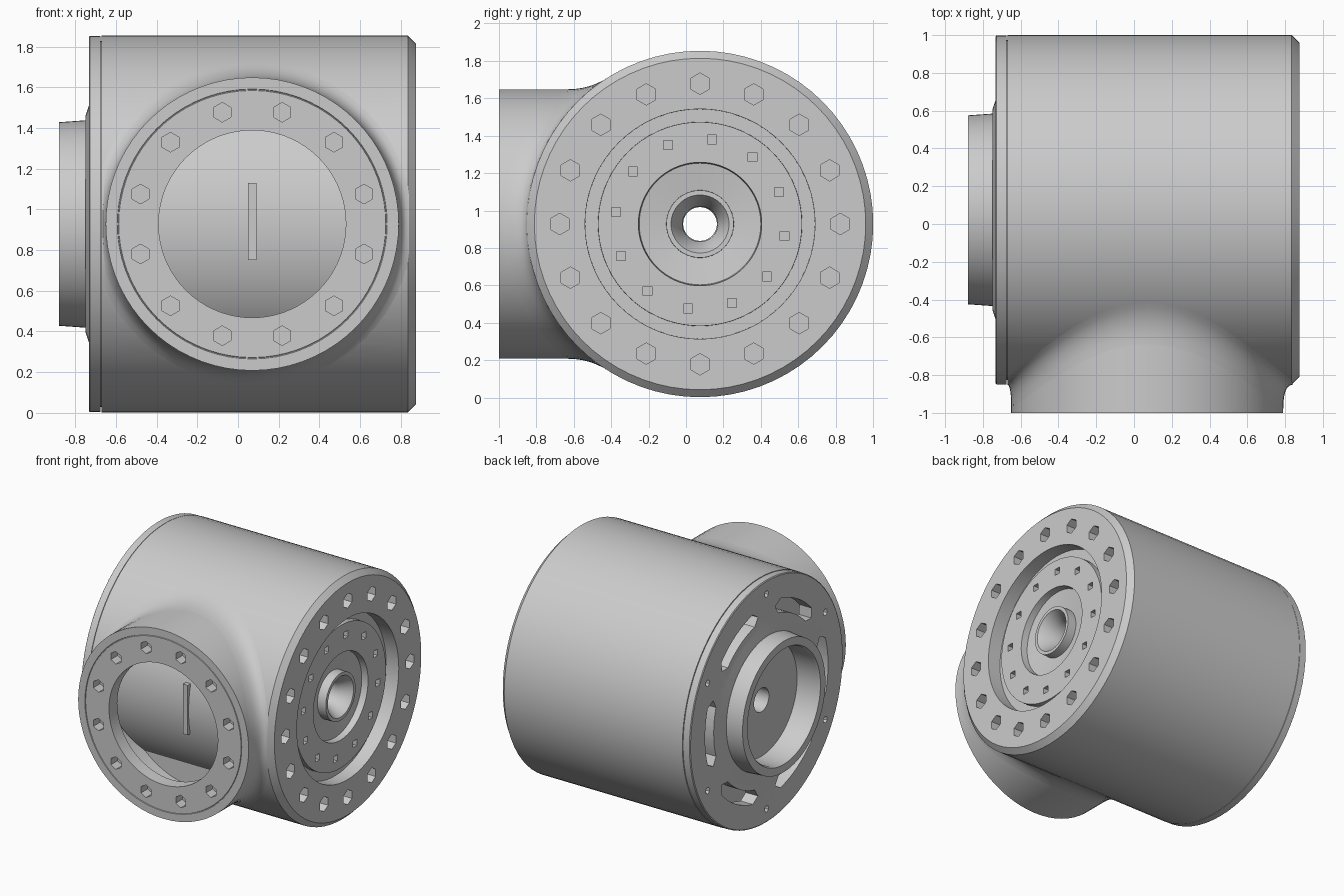
import bpy, bmesh
from math import sin, cos, pi, sqrt, radians
from mathutils import Matrix, Vector

cube = bpy.data.objects.get("Cube")
if cube:
    bpy.data.objects.remove(cube)

CY, CZ, NX, R = 0.075, 0.928, 0.07, 0.926   # body axis, neck centre, body radius
SEG = 72

grey = bpy.data.materials.new("steel_grey")
grey.use_nodes = True
colour = (0.6, 0.6, 0.6, 1)
grey.diffuse_color = colour
grey.node_tree.nodes["Principled BSDF"].inputs["Base Color"].default_value = colour


def place(axis, along, r, a):
    """Point at distance r and angle a around the body axis or the neck axis."""
    if axis == "X":
        return Vector((along, CY + r * cos(a), CZ + r * sin(a)))
    return Vector((NX + r * cos(a), along, CZ + r * sin(a)))


def finish(name, bm, helper=False):
    bmesh.ops.recalc_face_normals(bm, faces=bm.faces)
    mesh = bpy.data.meshes.new(name)
    bm.to_mesh(mesh)
    bm.free()
    ob = bpy.data.objects.new(name, mesh)
    bpy.context.collection.objects.link(ob)
    mesh.materials.append(grey)
    ob.hide_render = helper
    return ob


def lathe(name, axis, profile):
    """Revolve a closed (along, radius) profile into a ring-shaped solid."""
    bm = bmesh.new()
    rings = [[bm.verts.new(place(axis, u, r, 2 * pi * i / SEG)) for u, r in profile]
             for i in range(SEG)]
    n = len(profile)
    for i in range(SEG):
        a, b = rings[i], rings[(i + 1) % SEG]
        for j in range(n):
            k = (j + 1) % n
            bm.faces.new((a[j], a[k], b[k], b[j]))
    return finish(name, bm)


def prism(bm, bottom, top):
    """Close a solid between two matching outlines."""
    a = [bm.verts.new(p) for p in bottom]
    b = [bm.verts.new(p) for p in top]
    bm.faces.new(a)
    bm.faces.new(b)
    for i in range(len(a)):
        j = (i + 1) % len(a)
        bm.faces.new((a[i], a[j], b[j], b[i]))


def hole_cutter(name, axis, count, start, ring, size, sides, u0, u1):
    bm = bmesh.new()
    for i in range(count):
        a = start + 2 * pi * i / count
        flat = [(ring * cos(a) + size * cos(t), ring * sin(a) + size * sin(t))
                for t in (2 * pi * (k + 0.5) / sides for k in range(sides))]
        ends = []
        for u in (u0, u1):
            base = place(axis, u, 0, 0)
            ends.append([base + (Vector((0, c, s)) if axis == "X" else Vector((c, 0, s)))
                         for c, s in flat])
        prism(bm, *ends)
    return finish(name, bm, True)


def rod_cutter(name, axis, r, u0, u1):
    bm = bmesh.new()
    angles = [2 * pi * i / SEG for i in range(SEG)]
    prism(bm, [place(axis, u0, r, a) for a in angles], [place(axis, u1, r, a) for a in angles])
    return finish(name, bm, True)


def cut(ob, *cutters):
    for c in cutters:
        m = ob.modifiers.new(c.name, "BOOLEAN")
        m.operation, m.solver, m.object = "DIFFERENCE", "EXACT", c
    bpy.context.view_layer.objects.active = ob
    for m in list(ob.modifiers):
        bpy.ops.object.modifier_apply(modifier=m.name)


# Main drum with a grooved end plate, a shallow dish and a countersunk hub
body = lathe("body_drum", "X", [
    (-0.67, R), (0.835, R), (0.875, 0.886), (0.875, 0.615), (0.77, 0.614), (0.77, 0.546),
    (0.815, 0.545), (0.815, 0.33), (0.765, 0.325), (0.745, 0.181), (0.815, 0.18),
    (0.815, 0.155), (0.72, 0.095), (0.60, 0.09), (0.60, 0.82), (-0.67, 0.82)])
cut(body, rod_cutter("bore_cutter", "Y", 0.64, -1.2, -0.6),
    hole_cutter("plate_bolt_cutter", "X", 16, 0, 0.75, 0.057, 6, 0.77, 1.0),
    hole_cutter("plate_pin_cutter", "X", 12, radians(-8), 0.455, 0.034, 4, 0.74, 0.9))

# Hollow front neck with a scribed, bolted, inward flange
neck = lathe("front_neck", "Y", [
    (-1.0, 0.656), (-0.994, 0.658), (-0.994, 0.661), (-1.0, 0.663), (-1.0, 0.72),
    (-0.5, 0.72), (-0.5, 0.64), (-0.9, 0.64), (-0.9, 0.46), (-1.0, 0.46)])
cut(neck, rod_cutter("cavity_cutter", "X", 0.82, -0.9, 0.9),
    hole_cutter("neck_bolt_cutter", "Y", 12, radians(15), 0.568, 0.048, 6, -1.1, -0.92))


def drum_y(z):
    return CY - sqrt(max(R * R - (z - CZ) ** 2, 0))


# Curved fillet where the neck meets the drum, kept inside the drum's ends
bm = bmesh.new()
STEPS, WIDE = 6, 0.07
rows = []
for i in range(SEG):
    a = 2 * pi * i / SEG
    p, q = place("Y", 0, 0.72, a), place("Y", 0, 0.72 + WIDE, a)
    q.x = min(max(q.x, -0.67), 0.84)
    p.y, q.y = drum_y(p.z), drum_y(q.z)
    start = p - Vector((0, 0.13, 0))
    row = []
    for s in range(STEPS + 1):
        t = s / STEPS
        row.append(bm.verts.new(start * (1 - t) ** 2 + p * 2 * t * (1 - t) + q * t * t))
    rows.append(row)
for i in range(SEG):
    a, b = rows[i], rows[(i + 1) % SEG]
    for s in range(STEPS):
        bm.faces.new((a[s], b[s], b[s + 1], a[s + 1]))
fillet = finish("neck_fillet", bm)

# Rear cover with six arc slots and six small holes
cover = lathe("end_cover", "X", [
    (-0.733, 0.917), (-0.728, 0.924), (-0.675, 0.924), (-0.675, 0.90), (-0.63, 0.90),
    (-0.63, 0.45), (-0.75, 0.45), (-0.75, 0.53), (-0.733, 0.58)])
bm = bmesh.new()
MID, HALF, SPAN = 0.69, 0.052, radians(17)
for k in range(6):
    mid = k * pi / 3
    outline = [(MID + HALF, mid - SPAN + SPAN * i / 4) for i in range(9)]
    outline += [(MID, mid + SPAN + HALF / MID)]
    outline += [(MID - HALF, mid + SPAN - SPAN * i / 4) for i in range(9)]
    outline += [(MID, mid - SPAN - HALF / MID)]
    prism(bm, [place("X", -0.9, r, a) for r, a in outline],
          [place("X", -0.5, r, a) for r, a in outline])
cut(cover, finish("slot_cutter", bm, True),
    hole_cutter("cover_pin_cutter", "X", 6, radians(30), 0.82, 0.025, 6, -0.8, -0.68))

# Rear boss and the wide sleeve inside the drum
boss = lathe("rear_boss", "X", [
    (-0.88, 0.50), (-0.74, 0.51), (-0.6, 0.51), (-0.6, 0.43), (-0.86, 0.43), (-0.88, 0.44)])
sleeve = lathe("inner_sleeve", "X", [
    (-0.69, 0.44), (-0.6, 0.44), (-0.6, 0.80), (0.61, 0.80), (0.61, 0.09), (-0.69, 0.09)])

# Narrow rib on the sleeve, facing the neck
bm = bmesh.new()
bmesh.ops.create_cube(bm, size=1, matrix=Matrix.Translation((NX, -0.70, 0.94))
                      @ Matrix.Diagonal((0.04, 0.07, 0.38, 1)))
finish("sleeve_rib", bm)

# Smooth the round walls, keep the edges sharp, drop the cutters
bpy.ops.object.select_all(action="DESELECT")
for ob in list(bpy.data.objects):
    if ob.name.endswith("_cutter"):
        bpy.data.objects.remove(ob)
for ob in (body, neck, fillet, cover, boss, sleeve):
    ob.select_set(True)
bpy.context.view_layer.objects.active = body
bpy.ops.object.shade_smooth_by_angle(angle=radians(30))
